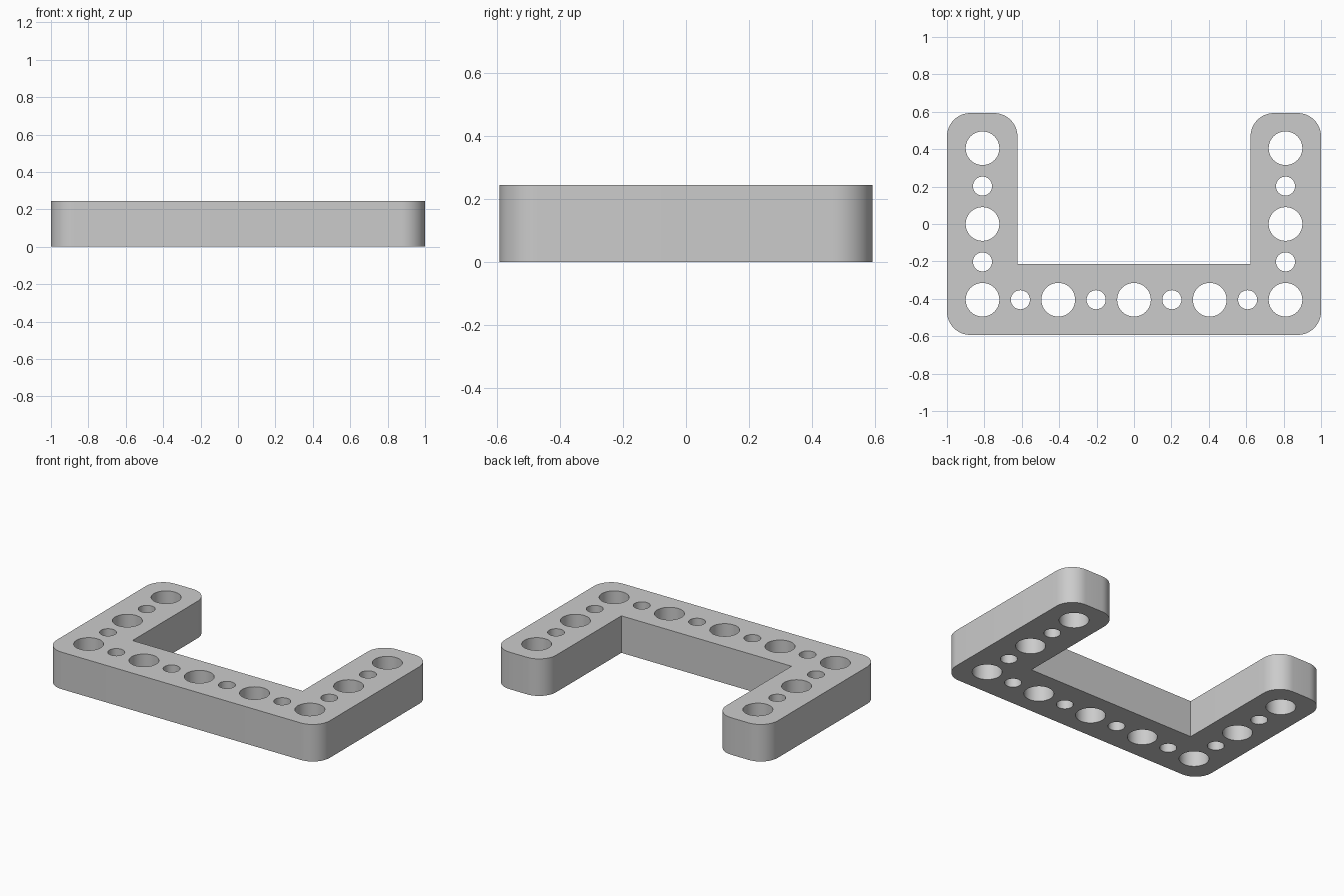
import bpy, bmesh, math

if "Cube" in bpy.data.objects:
    bpy.data.objects.remove(bpy.data.objects["Cube"], do_unlink=True)

HEIGHT, PITCH = 0.245, 0.405
X, Y = 1.0, 0.593             # half size of the bracket
INNER_X, INNER_Y = 0.623, -0.214
CORNER = 0.125
BIG, SMALL = 0.09, 0.051


def arc(cx, cy, radius, start, sweep, steps):
    return [(cx + radius * math.cos(math.radians(start + sweep * i / steps)),
             cy + radius * math.sin(math.radians(start + sweep * i / steps)))
            for i in range(steps + 1)]


def circle(cx, cy, radius):
    return arc(cx, cy, radius, 0, 360, 48)[:-1]


def add_loop(bm, points):
    verts = [bm.verts.new((x, y, HEIGHT)) for x, y in points]
    for a, b in zip(verts, verts[1:] + verts[:1]):
        bm.edges.new((a, b))


# Right half of the U outline, from front centre round to the inner corner
half = (arc(X - CORNER, CORNER - Y, CORNER, -90, 90, 12)
        + arc(X - CORNER, Y - CORNER, CORNER, 0, 90, 12)
        + arc(INNER_X + CORNER, Y - CORNER, CORNER, 90, 90, 12)
        + [(INNER_X, INNER_Y)])
outline = half + [(-x, y) for x, y in reversed(half)]

bm = bmesh.new()
add_loop(bm, outline)

# Alternating large and small holes along the base and up both arms
for i in range(-4, 5):
    add_loop(bm, circle(i * PITCH / 2, -PITCH, SMALL if i % 2 else BIG))
for side in (-1, 1):
    for j in range(-1, 3):
        add_loop(bm, circle(side * 2 * PITCH, j * PITCH / 2, SMALL if j % 2 else BIG))

bmesh.ops.triangle_fill(bm, edges=bm.edges[:], use_beauty=True, normal=(0, 0, 1))
for face in bm.faces:
    face.normal_update()
    if face.normal.z < 0:
        face.normal_flip()

mesh = bpy.data.meshes.new("bracket")
bm.to_mesh(mesh)
bm.free()
bracket = bpy.data.objects.new("bracket", mesh)
bpy.context.collection.objects.link(bracket)

# Thicken the plate down to the floor
solid = bracket.modifiers.new("thickness", "SOLIDIFY")
solid.thickness = HEIGHT
solid.offset = -1
bpy.ops.object.select_all(action="DESELECT")
bracket.select_set(True)
bpy.context.view_layer.objects.active = bracket
bpy.ops.object.modifier_apply(modifier=solid.name)
bpy.ops.object.shade_smooth_by_angle(angle=math.radians(30))

# Plain grey
grey = bpy.data.materials.new("plain grey")
grey.use_nodes = True
colour = (0.6, 0.6, 0.6, 1)
grey.diffuse_color = colour
grey.node_tree.nodes["Principled BSDF"].inputs["Base Color"].default_value = colour
mesh.materials.append(grey)
